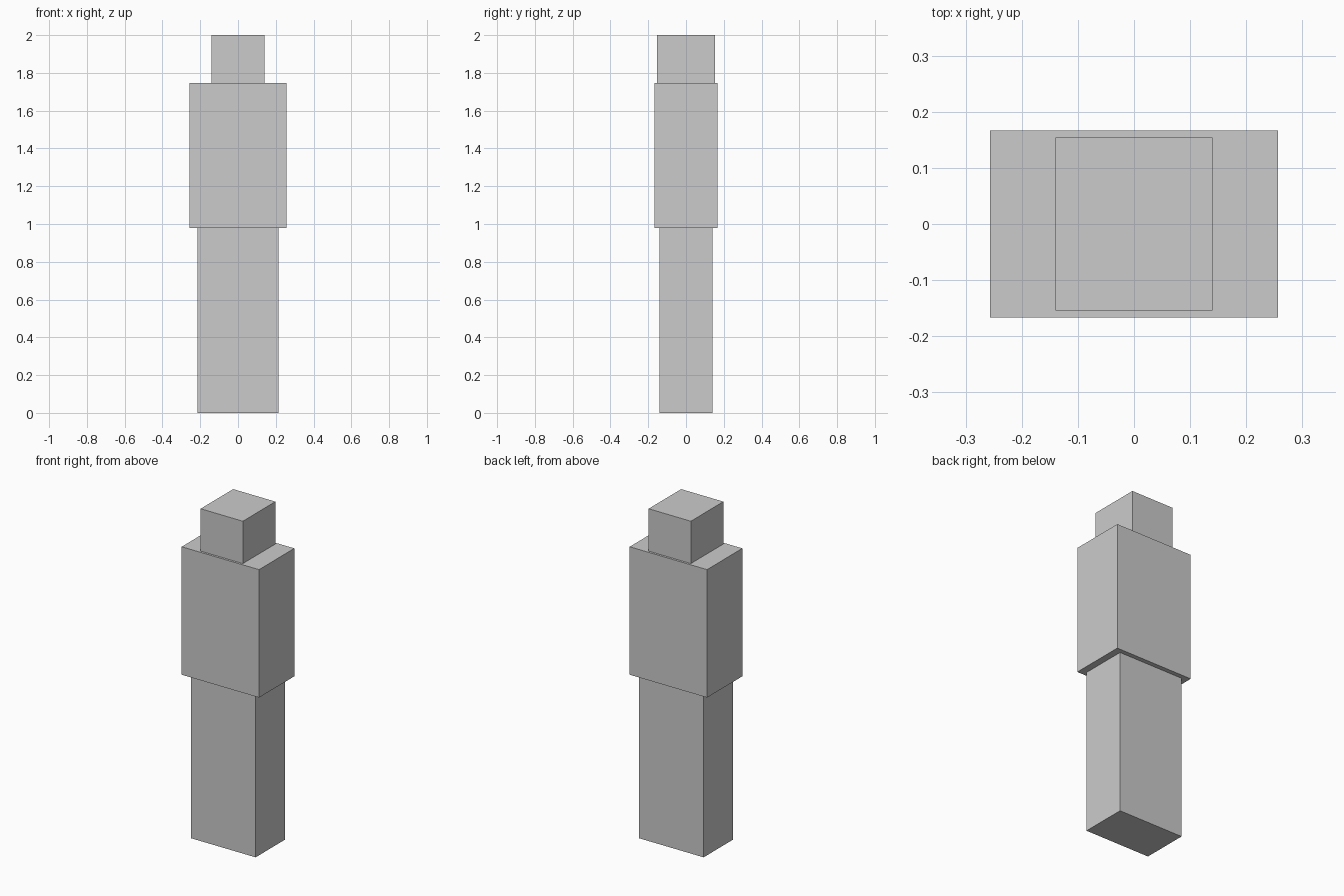
import bpy

if "Cube" in bpy.data.objects:
    bpy.data.objects.remove(bpy.data.objects["Cube"])


def box(name, width, depth, bottom, top):
    """Centred upright block spanning bottom to top."""
    bpy.ops.mesh.primitive_cube_add(size=1, location=(0, 0, (bottom + top) / 2))
    ob = bpy.context.object
    ob.name = name
    ob.scale = (width, depth, top - bottom)
    bpy.ops.object.transform_apply(location=False, rotation=False, scale=True)
    return ob


# Stacked blocky figure: legs, torso, head
box("legs", 0.43, 0.28, 0.0, 0.979)
box("torso", 0.513, 0.334, 0.979, 1.746)
box("head", 0.28, 0.308, 1.746, 2.0)
